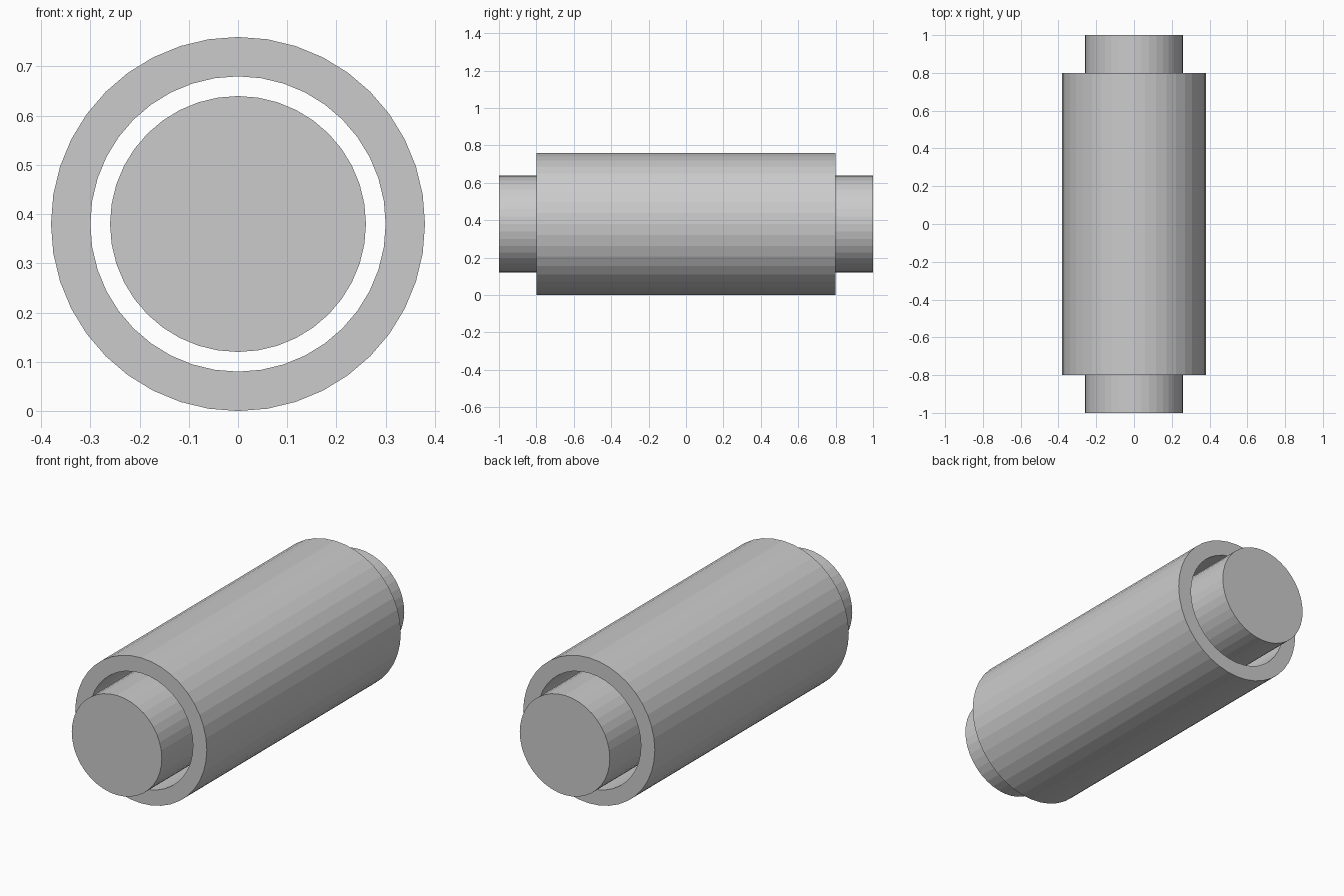
import bpy, bmesh, math

if "Cube" in bpy.data.objects:
    bpy.data.objects.remove(bpy.data.objects["Cube"])

SEGMENTS = 40
AXIS_Z = 0.38


def lathe(name, profile, closed_ring):
    """Spin (radius, y) points around the horizontal y axis."""
    bm = bmesh.new()
    rings = []
    for r, y in profile:
        rings.append([bm.verts.new((r * math.sin(2 * math.pi * i / SEGMENTS), y,
                                    AXIS_Z + r * math.cos(2 * math.pi * i / SEGMENTS)))
                      for i in range(SEGMENTS)])
    pairs = list(zip(rings, rings[1:]))
    if closed_ring:
        pairs.append((rings[-1], rings[0]))
    else:
        bm.faces.new(rings[0])
        bm.faces.new(rings[-1])
    for a, b in pairs:
        for i in range(SEGMENTS):
            j = (i + 1) % SEGMENTS
            bm.faces.new((a[i], a[j], b[j], b[i]))
    bmesh.ops.recalc_face_normals(bm, faces=bm.faces)
    mesh = bpy.data.meshes.new(name)
    bm.to_mesh(mesh)
    bm.free()
    obj = bpy.data.objects.new(name, mesh)
    bpy.context.collection.objects.link(obj)
    return obj


# Hollow outer tube
lathe("outer_sleeve", [(0.38, -0.8), (0.38, 0.8), (0.30, 0.8), (0.30, -0.8)], True)

# Solid core running through the tube
lathe("inner_core", [(0.26, -1.0), (0.26, 1.0)], False)
